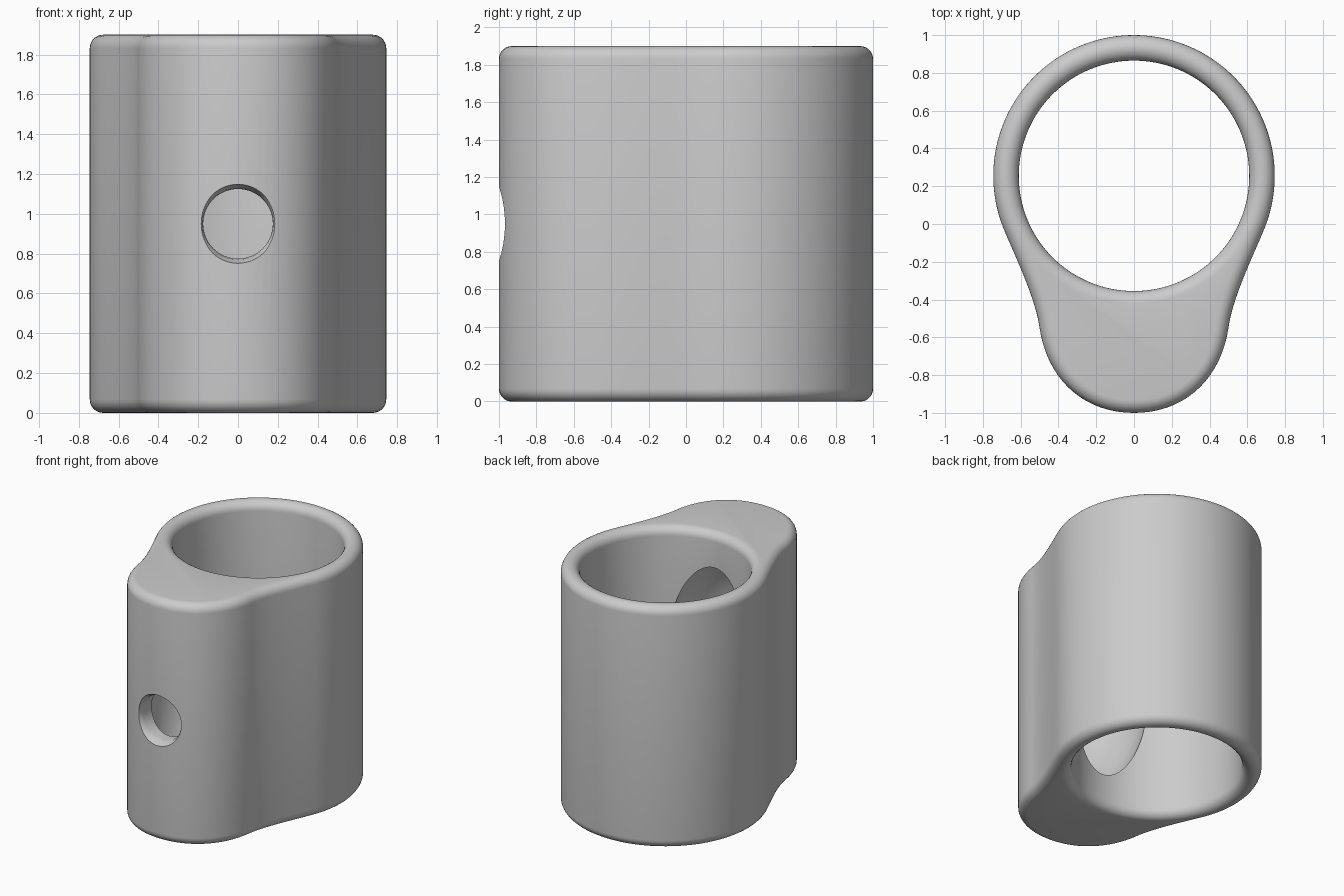
import bpy
import bmesh
from math import sin, cos, pi, atan2
from mathutils import Vector, Matrix
from mathutils.geometry import interpolate_bezier

HEIGHT = 1.9
MID = HEIGHT / 2
RING_Y, RING_R, BORE_R = 0.255, 0.745, 0.61
ROUND = 0.068

if "Cube" in bpy.data.objects:
    bpy.data.objects.remove(bpy.data.objects["Cube"], do_unlink=True)

grey = bpy.data.materials.new("light grey")
grey.use_nodes = True
grey.diffuse_color = (0.6, 0.6, 0.6, 1)
grey.node_tree.nodes["Principled BSDF"].inputs["Base Color"].default_value = (0.6, 0.6, 0.6, 1)


def make_object(name, bm):
    bmesh.ops.recalc_face_normals(bm, faces=bm.faces)
    mesh = bpy.data.meshes.new(name)
    bm.to_mesh(mesh)
    bm.free()
    mesh.materials.append(grey)
    obj = bpy.data.objects.new(name, mesh)
    bpy.context.collection.objects.link(obj)
    return obj


def skin(name, loops):
    """Join equal loops of points into a closed, capped solid."""
    bm = bmesh.new()
    rings = [[bm.verts.new(p) for p in loop] for loop in loops]
    n = len(rings[0])
    for a, b in zip(rings, rings[1:]):
        for i in range(n):
            j = (i + 1) % n
            bm.faces.new((a[i], a[j], b[j], b[i]))
    bm.faces.new(rings[0])
    bm.faces.new(rings[-1])
    return make_object(name, bm)


def lathe(name, profile, steps, matrix):
    """Turn (radius, height) pairs around the matrix's z axis."""
    return skin(name, [[matrix @ Vector((r * cos(2 * pi * i / steps), r * sin(2 * pi * i / steps), h))
                        for i in range(steps)] for r, h in profile])


# Outline: front lobe, concave neck, then the ring arc to the back
def bezier(a, b, c, d):
    return interpolate_bezier(*[Vector(p) for p in (a, b, c, d)], 18)


half = bezier((0, -1), (0.27, -1), (0.46, -0.82), (0.5, -0.55))[:-1]
half += bezier((0.5, -0.55), (0.52, -0.4), (0.62, -0.19), (0.68, -0.05))[:-1]
start = atan2(-0.05 - RING_Y, 0.68)
for i in range(49):
    a = start + (pi / 2 - start) * i / 48
    half.append(Vector((RING_R * cos(a), RING_Y + RING_R * sin(a))))
half = [Vector((p[0], p[1])) for p in half]
outline = half + [Vector((-p.x, p.y)) for p in half[-2:0:-1]]

# Body with rounded rims
count = len(outline)
normals = []
for i in range(count):
    t = (outline[(i + 1) % count] - outline[i - 1]).normalized()
    normals.append(Vector((t.y, -t.x)))
arc = [(ROUND * (1 - sin(a)), ROUND * (1 - cos(a))) for a in [pi / 2 * k / 7 for k in range(8)]]
layers = arc + [(inset, HEIGHT - z) for inset, z in reversed(arc)]
body = skin("rounded_clamp_body",
            [[((p - n * inset).x, (p - n * inset).y, z) for p, n in zip(outline, normals)]
             for inset, z in layers])

# Main bore, flaring softly at both ends
flare = [(BORE_R + inset, z) for inset, z in arc]
flare = [(BORE_R + ROUND * (1 - sin(a)), ROUND * (1 - cos(a)))
         for a in [pi / 2 * k / 7 for k in range(8)]]
lip = BORE_R + ROUND
profile = [(lip, -0.1)] + flare + [(r, HEIGHT - z) for r, z in reversed(flare)] + [(lip, HEIGHT + 0.1)]
bore = lathe("bore_cutter", profile, 128, Matrix.Translation((0, RING_Y, 0)))

# Oval pocket opening from the bore into the front lobe
bm = bmesh.new()
bmesh.ops.create_uvsphere(bm, u_segments=64, v_segments=40, radius=1,
                          matrix=Matrix.Translation((0, -0.45, MID)) @ Matrix.Diagonal((0.38, 0.42, 0.7, 1)))
pocket = make_object("pocket_cutter", bm)

# Round front hole with a softened mouth
along_front = Matrix.Translation((0, 0, MID)) @ Matrix.Rotation(pi / 2, 4, "X")
hole = lathe("front_hole_cutter",
             [(0.175, 0.4), (0.175, 0.93), (0.18, 0.96), (0.195, 0.985), (0.21, 1.05)],
             64, along_front)

for cutter in (bore, pocket, hole):
    cutter.hide_render = True
    mod = body.modifiers.new(cutter.name, "BOOLEAN")
    mod.operation = "DIFFERENCE"
    mod.solver = "EXACT"
    mod.object = cutter

# Apply the cuts and smooth the shading
bpy.ops.object.select_all(action="DESELECT")
body.select_set(True)
bpy.context.view_layer.objects.active = body
for name in [m.name for m in body.modifiers]:
    bpy.ops.object.modifier_apply(modifier=name)
for cutter in (bore, pocket, hole):
    bpy.data.objects.remove(cutter, do_unlink=True)
bpy.ops.object.shade_smooth_by_angle(angle=pi / 6)
